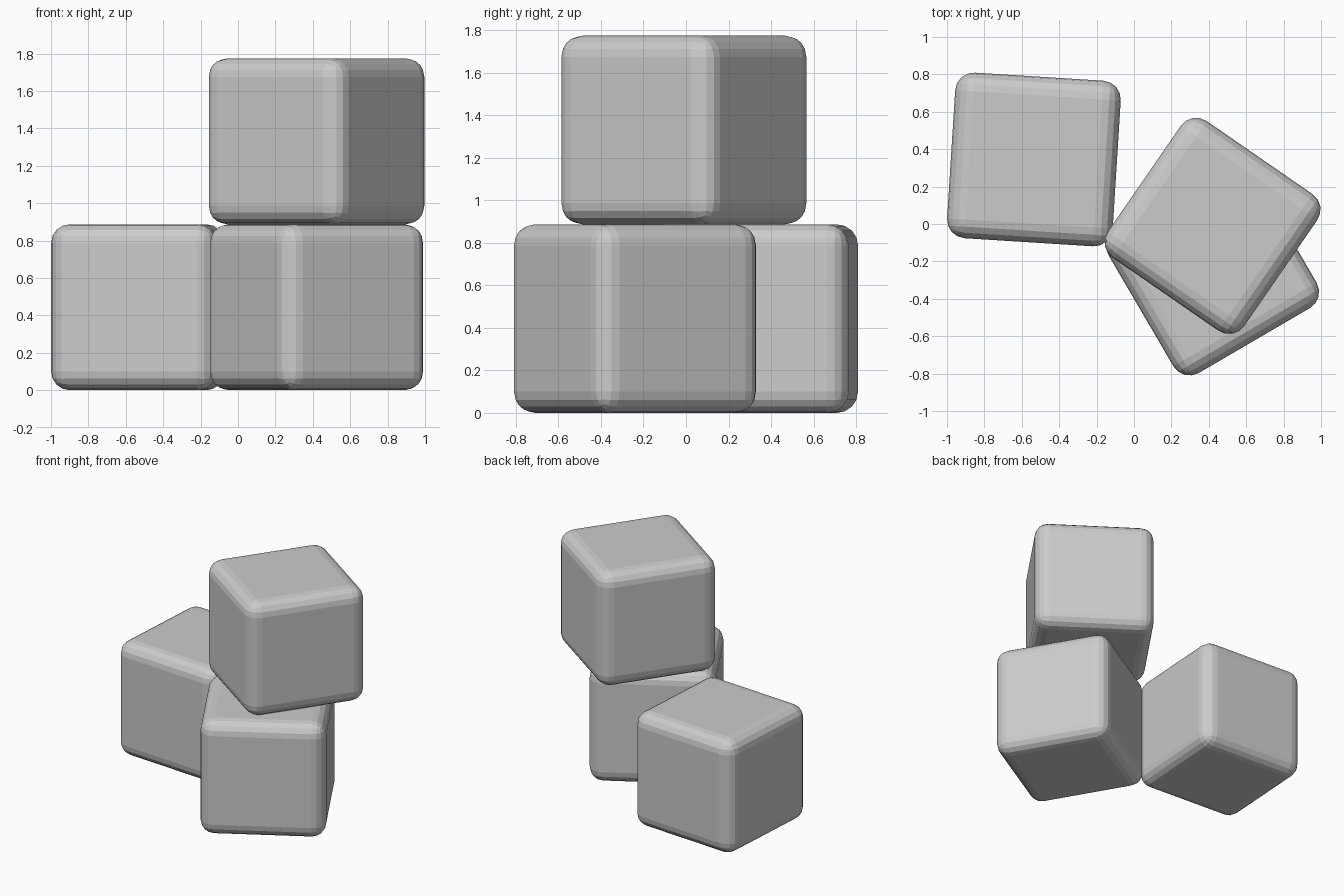
import bpy
import math

SIZE = 0.887
BEVEL = 0.1

# Remove the default object
default = bpy.data.objects.get("Cube")
if default:
    bpy.data.objects.remove(default, do_unlink=True)

# One plain grey material
grey = bpy.data.materials.new("plain grey")
grey.use_nodes = True
grey.diffuse_color = (0.6, 0.6, 0.6, 1)
grey.node_tree.nodes["Principled BSDF"].inputs["Base Color"].default_value = (0.6, 0.6, 0.6, 1)


def rounded_block(name, x, y, level, turn):
    """Cube with rounded edges, resting on the given stacking level."""
    z = SIZE * (level + 0.5)
    bpy.ops.mesh.primitive_cube_add(size=SIZE, location=(x, y, z),
                                    rotation=(0, 0, math.radians(turn)))
    block = bpy.context.object
    block.name = name
    block.data.materials.append(grey)
    bevel = block.modifiers.new("rounded edges", 'BEVEL')
    bevel.width = BEVEL
    bevel.segments = 4
    return block


# Two blocks on the ground, one stacked on top
rounded_block("left_block", -0.535, 0.345, 0, -3.6)
rounded_block("right_block", 0.42, -0.24, 0, 30.3)
rounded_block("top_block", 0.42, -0.01, 1, -34.6)
